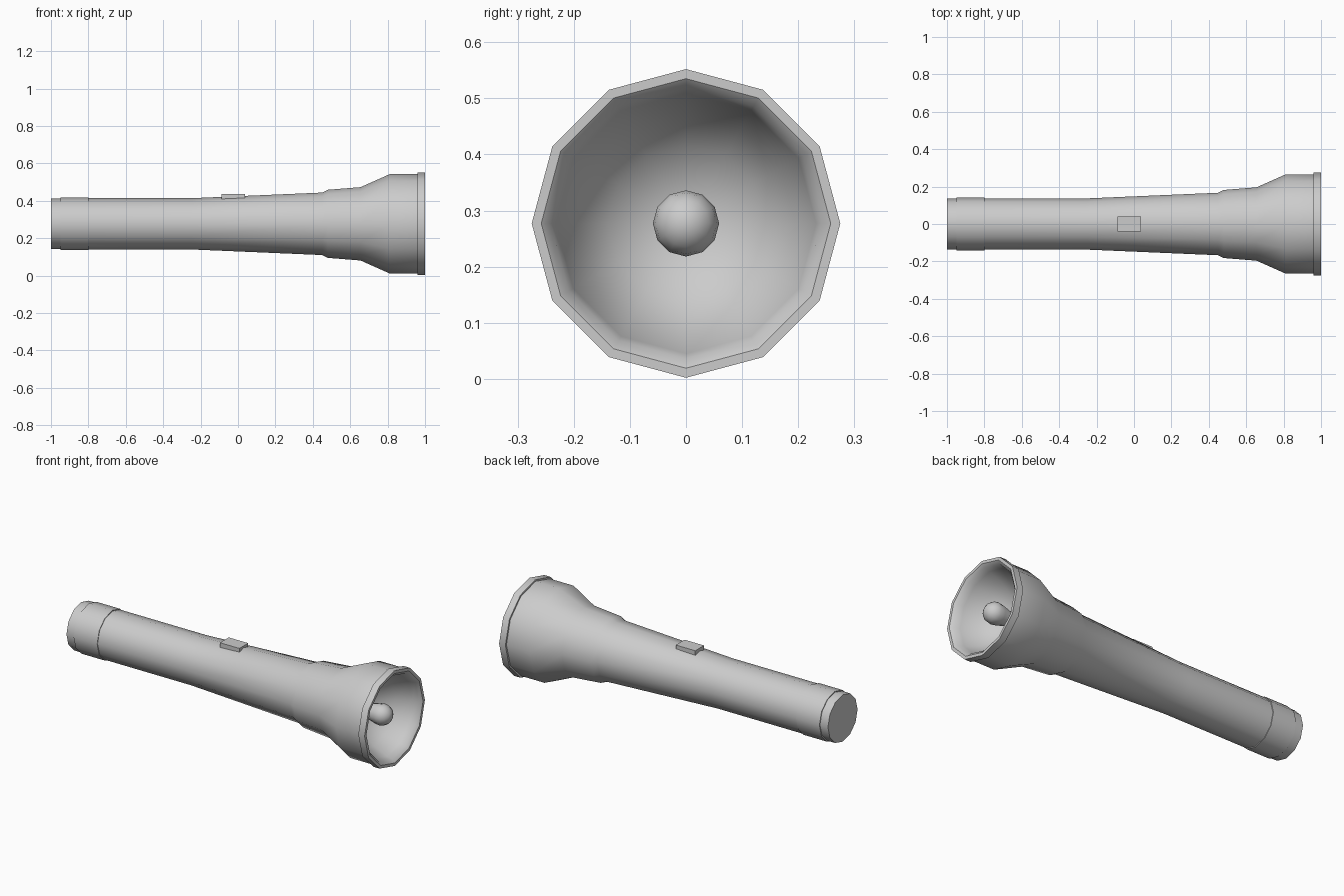
import bpy, bmesh, math

if "Cube" in bpy.data.objects:
    bpy.data.objects.remove(bpy.data.objects["Cube"])

SIDES = 12
AXIS_Z = 0.277


def finish(name, bm, angle=42):
    bmesh.ops.recalc_face_normals(bm, faces=bm.faces)
    mesh = bpy.data.meshes.new(name)
    bm.to_mesh(mesh)
    bm.free()
    obj = bpy.data.objects.new(name, mesh)
    bpy.context.collection.objects.link(obj)
    bpy.ops.object.select_all(action='DESELECT')
    obj.select_set(True)
    bpy.context.view_layer.objects.active = obj
    bpy.ops.object.shade_smooth_by_angle(angle=math.radians(angle))
    return obj


def lathe(name, profile, angle=42):
    """Spin (x, radius) points round the long axis; radius 0 closes to a pole."""
    bm = bmesh.new()
    rings = []
    for x, r in profile:
        if r == 0:
            rings.append([bm.verts.new((x, 0, AXIS_Z))] * SIDES)
        else:
            steps = [2 * math.pi * k / SIDES for k in range(SIDES)]
            rings.append([bm.verts.new((x, r * math.sin(a), AXIS_Z + r * math.cos(a)))
                          for a in steps])
    for a, b in zip(rings, rings[1:]):
        for k in range(SIDES):
            n = (k + 1) % SIDES
            bm.faces.new(dict.fromkeys((a[k], a[n], b[n], b[k])))
    return finish(name, bm, angle)


# Handle, flared head, rim and hollow reflector in one continuous shell
lathe("body", [
    (-0.80, 0), (-0.80, 0.137), (-0.25, 0.137), (0.45, 0.167), (0.48, 0.182),
    (0.655, 0.196), (0.81, 0.265), (0.96, 0.265), (0.96, 0.275), (1.0, 0.275),
    (1.0, 0.258), (0.985, 0.241), (0.95, 0.232), (0.87, 0.195), (0.80, 0.14),
    (0.765, 0.06), (0.76, 0)])

# Tail cap: grip collar and slightly narrower end plug
lathe("tail_cap", [
    (-1.0, 0), (-1.0, 0.135), (-0.95, 0.136), (-0.95, 0.141),
    (-0.80, 0.141), (-0.80, 0)])

# Bulb: short stem with a domed tip
R = 0.059
dome = [(0.92 + R * math.sin(t), R * math.cos(t))
        for t in (math.radians(d) for d in (0, 22.5, 45, 67.5))]
lathe("bulb", [(0.75, 0.03), (0.84, 0.042), (0.89, 0.055)] + dome + [(0.92 + R, 0)])

# Slide switch on top of the handle
bm = bmesh.new()
bmesh.ops.create_cube(bm, size=1)
for v in bm.verts:
    v.co = (-0.025 + v.co.x * 0.124, v.co.y * 0.08, 0.423 + v.co.z * 0.028)
finish("switch", bm)
